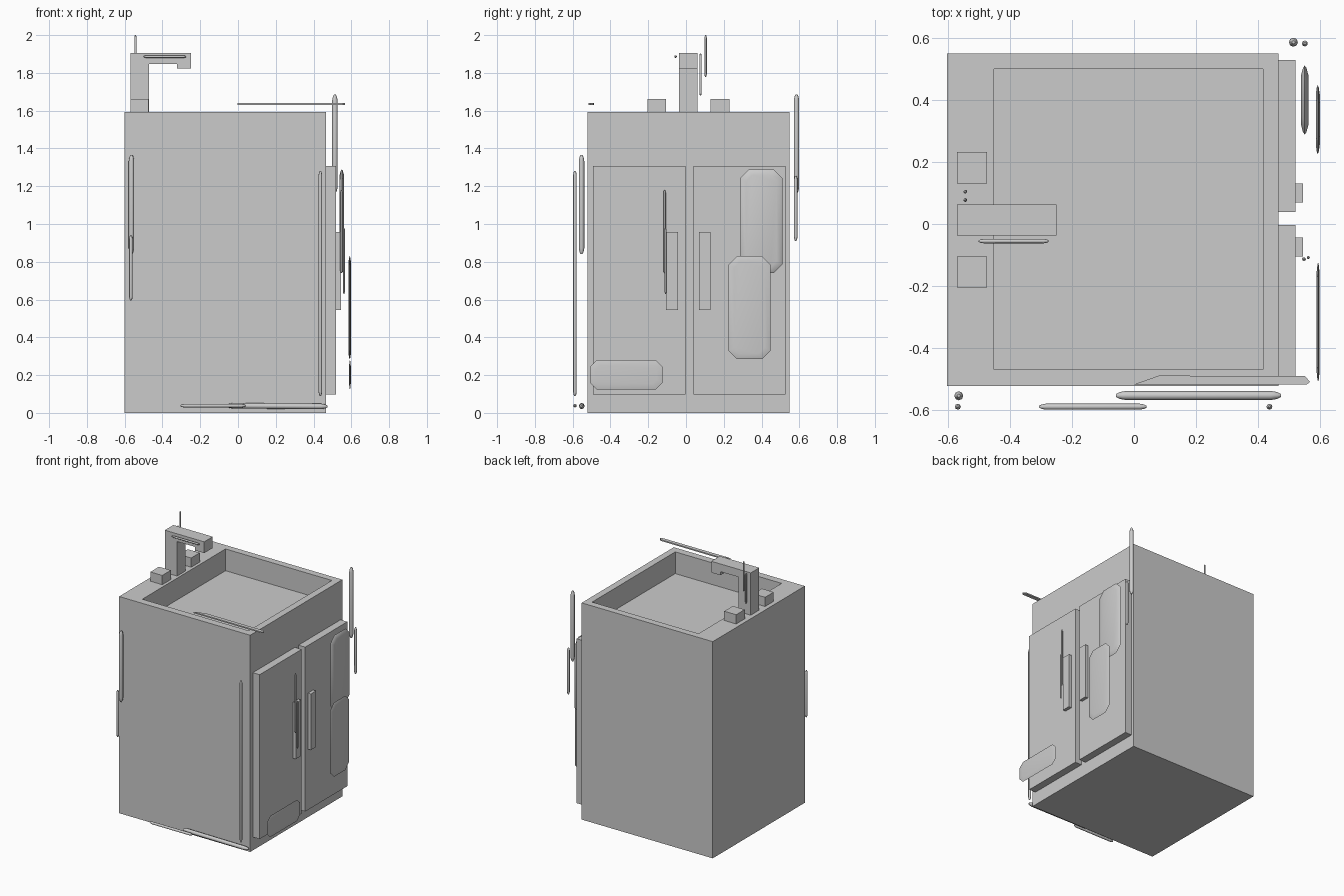
import bpy, bmesh, math
from mathutils import Vector

if "Cube" in bpy.data.objects:
    bpy.data.objects.remove(bpy.data.objects["Cube"])


def finish(name, bm, smooth=False):
    bmesh.ops.recalc_face_normals(bm, faces=bm.faces)
    me = bpy.data.meshes.new(name)
    bm.to_mesh(me)
    bm.free()
    ob = bpy.data.objects.new(name, me)
    bpy.context.collection.objects.link(ob)
    if smooth:
        bpy.ops.object.select_all(action='DESELECT')
        ob.select_set(True)
        bpy.context.view_layer.objects.active = ob
        bpy.ops.object.shade_smooth_by_angle(angle=math.radians(50))
    return ob


def box_bm(lo, hi):
    bm = bmesh.new()
    bmesh.ops.create_cube(bm, size=1)
    for v in bm.verts:
        v.co = [hi[i] if v.co[i] > 0 else lo[i] for i in range(3)]
    return bm


def box(name, lo, hi):
    return finish(name, box_bm(lo, hi))


def loft(name, rings, smooth=True):
    """Bridge equal-length rings of points and cap both ends."""
    bm = bmesh.new()
    loops = [[bm.verts.new(p) for p in ring] for ring in rings]
    n = len(loops[0])
    for a, b in zip(loops, loops[1:]):
        for i in range(n):
            j = (i + 1) % n
            bm.faces.new((a[i], a[j], b[j], b[i]))
    bm.faces.new(loops[0])
    bm.faces.new(loops[-1])
    return finish(name, bm, smooth)


def rod(name, start, end, r):
    """Eight-sided strip with tapered ends."""
    a, b = Vector(start), Vector(end)
    d = (b - a).normalized()
    u = d.orthogonal().normalized()
    w = d.cross(u)
    length = (b - a).length
    rings = []
    for t, s in ((0, .35), (.8 * r, .75), (2.2 * r, 1),
                 (length - 2.2 * r, 1), (length - .8 * r, .75), (length, .35)):
        rings.append([a + d * t + (u * math.cos(k * math.pi / 4)
                      + w * math.sin(k * math.pi / 4)) * r * s for k in range(8)])
    return loft(name, rings)


def plate(name, x0, x1, y0, y1, z0, z1, cut):
    """Thin upright plate with clipped corners and softened rims."""
    h = (x1 - x0) / 2
    rings = []
    for x, e in ((x0, .03), (x0 + .5 * h, .008), (x0 + h, 0),
                 (x1 - .5 * h, .008), (x1, .03)):
        a, b, c, d = y0 + e, y1 - e, z0 + e, z1 - e
        k = cut - .4 * e
        rings.append([(x, a + k, c), (x, b - k, c), (x, b, c + k), (x, b, d - k),
                      (x, b - k, d), (x, a + k, d), (x, a, d - k), (x, a, c + k)])
    return loft(name, rings)


# Cabinet with the basin sunk into its top
bm = box_bm((-.602, -.522, 0), (.465, .549, 1.594))
top = max(bm.faces, key=lambda f: f.calc_center_median().z)
bmesh.ops.inset_region(bm, faces=[top], thickness=.05)
mid = top.calc_center_median()
for v in top.verts:
    v.co.x = .415 if v.co.x > mid.x else -.451
    v.co.y = .499 if v.co.y > mid.y else -.468
floor = bmesh.ops.extrude_discrete_faces(bm, faces=[top])['faces'][0]
for v in floor.verts:
    v.co.z -= .16
finish("cabinet_basin", bm)

# Doors and handles
for side, y0, y1, h0, h1 in (("left", -.492, -.003, -.105, -.043),
                             ("right", .039, .528, .069, .131)):
    box(side + "_door", (.465, y0, .098), (.52, y1, 1.307))
    box(side + "_handle", (.52, h0, .545), (.544, h1, .957))

# Tap: stepped side profile extruded across, with two knobs
profile = [(-.57, 1.594), (-.47, 1.594), (-.47, 1.848), (-.324, 1.848),
           (-.324, 1.822), (-.249, 1.822), (-.249, 1.905), (-.57, 1.905)]
loft("tap", [[(x, y, z) for x, z in profile] for y in (-.037, .062)], False)
for side, y in (("left", -.155), ("right", .181)):
    box(side + "_knob", (-.57, y - .05, 1.594), (-.473, y + .05, 1.662))

# Raised wear plates in front of the doors
plate("upper_plate", .538, .561, .288, .51, .74, 1.289, .045)
plate("middle_plate", .585, .598, .225, .447, .284, .83, .045)
plate("lower_plate", .588, .597, -.508, -.124, .124, .28, .035)

# Thin edge strips around the cabinet and tap
strips = [
    ("back_strip", (.513, .585, 1.165), (.513, .585, 1.685), .0145),
    ("back_strip", (.55, .581, .91), (.55, .581, 1.255), .0095),
    ("handle_strip", (.547, -.113, .74), (.547, -.113, 1.18), .006),
    ("handle_strip", (.561, -.108, .63), (.561, -.108, .98), .005),
    ("floor_strip", (-.058, -.552, .038), (.473, -.552, .034), .0145),
    ("floor_strip", (-.305, -.588, .038), (.04, -.588, .038), .0095),
    ("front_strip", (-.564, -.553, .84), (-.564, -.553, 1.365), .0145),
    ("front_strip", (-.567, -.588, .595), (-.567, -.588, .94), .0095),
    ("front_strip", (.436, -.588, .09), (.436, -.588, 1.28), .0095),
    ("tap_strip", (-.5, -.055, 1.886), (-.275, -.055, 1.886), .007),
    ("tap_strip", (-.543, .077, 1.68), (-.543, .077, 1.903), .006),
    ("tap_strip", (-.543, .104, 1.778), (-.543, .104, 2.0), .006),
]
for name, a, b, r in strips:
    rod(name, a, b, r)

# Flat sliver along the rim
outline = [(-.002, -.517), (.555, -.517), (.567, -.508), (.55, -.49), (.08, -.488)]
loft("rim_sliver", [[(x, y, z) for x, y in outline] for z in (1.631, 1.64)], False)
